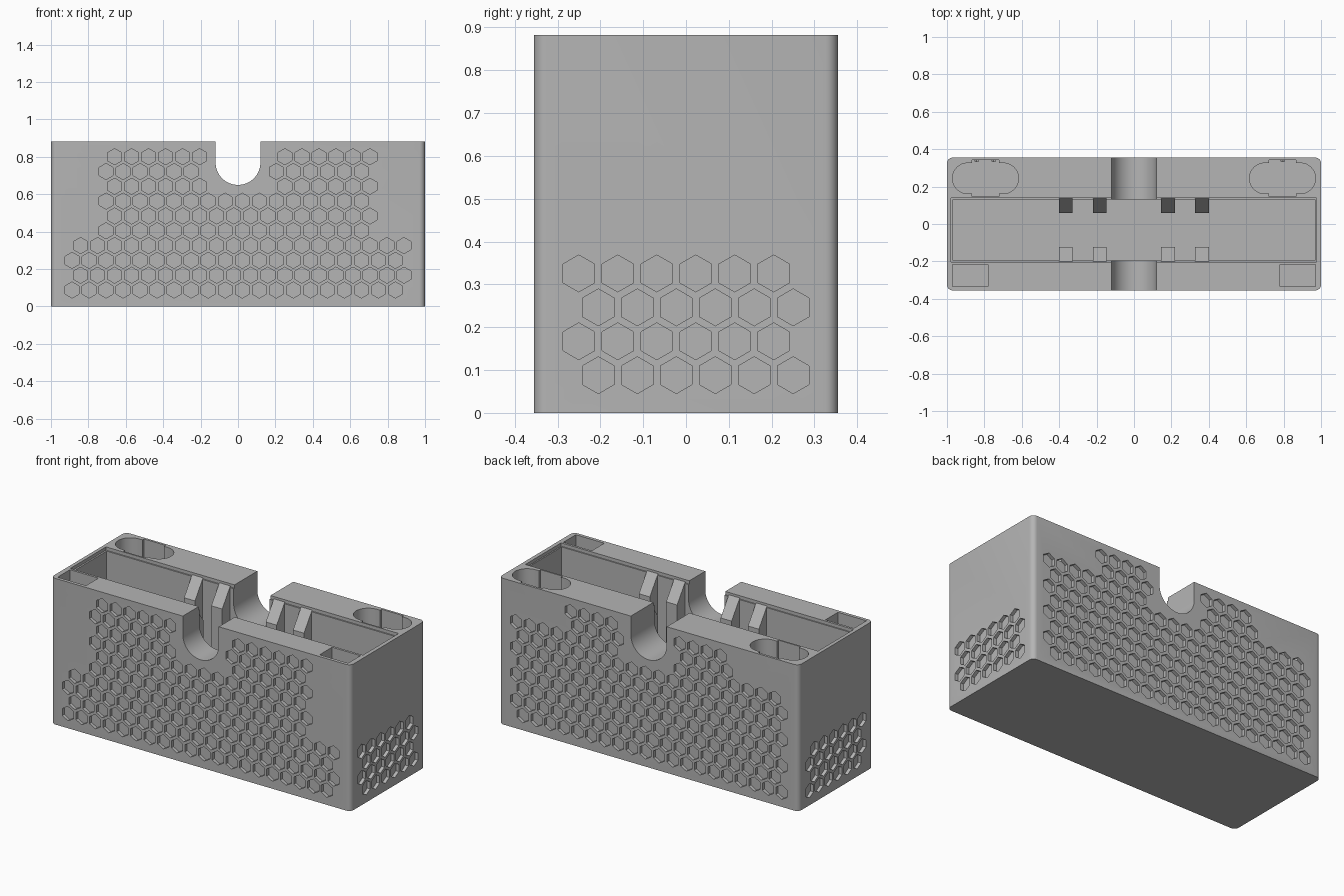
import bpy, bmesh, math
from mathutils import Matrix, Vector

cube = bpy.data.objects.get("Cube")
if cube:
    bpy.data.objects.remove(cube, do_unlink=True)

W, D, H = 1.0, 0.355, 0.882        # half width, half depth, height
FLOOR, BACK_FLOOR = 0.40, 0.68     # pocket floor heights
TOP = H + 0.1                      # cutters stick out above the rim

grey = bpy.data.materials.new("plain_grey")
grey.use_nodes = True
colour = (0.46, 0.46, 0.46, 1)
grey.diffuse_color = colour
grey.node_tree.nodes["Principled BSDF"].inputs["Base Color"].default_value = colour


def prism(bm, outline, direction):
    """Extrude a closed outline of 3D points along a vector."""
    face = bm.faces.new([bm.verts.new(p) for p in outline])
    ext = bmesh.ops.extrude_face_region(bm, geom=[face])
    moved = [v for v in ext["geom"] if isinstance(v, bmesh.types.BMVert)]
    bmesh.ops.translate(bm, verts=moved, vec=Vector(direction))


def box(bm, x0, x1, y0, y1, z0, z1):
    prism(bm, [(x0, y0, z0), (x1, y0, z0), (x1, y1, z0), (x0, y1, z0)], (0, 0, z1 - z0))


def finish(bm, name):
    bmesh.ops.recalc_face_normals(bm, faces=bm.faces)
    mesh = bpy.data.meshes.new(name)
    bm.to_mesh(mesh)
    bm.free()
    mesh.materials.append(grey)
    obj = bpy.data.objects.new(name, mesh)
    bpy.context.collection.objects.link(obj)
    return obj


def activate(obj):
    bpy.ops.object.select_all(action='DESELECT')
    obj.select_set(True)
    bpy.context.view_layer.objects.active = obj


def cut(obj, bm, name):
    """Subtract the shapes in bm from obj."""
    cutter = finish(bm, name)
    cutter.hide_render = True
    mod = obj.modifiers.new(name, 'BOOLEAN')
    mod.operation = 'DIFFERENCE'
    mod.solver = 'EXACT'
    mod.object = cutter
    activate(obj)
    bpy.ops.object.modifier_apply(modifier=mod.name)
    bpy.data.objects.remove(cutter, do_unlink=True)


def arc(cx, cy, r, start, end, n=16):
    return [(cx + r * math.cos(start + (end - start) * i / n),
             cy + r * math.sin(start + (end - start) * i / n)) for i in range(n + 1)]


# Body: block with rounded upright edges
bm = bmesh.new()
box(bm, -W, W, -D, D, 0, H)
upright = [e for e in bm.edges if abs(e.verts[0].co.z - e.verts[1].co.z) > 0.1]
bmesh.ops.bevel(bm, geom=upright, offset=0.03, segments=6, profile=0.5, affect='EDGES')
body = finish(bm, "box_body")

# Long central compartment with a small step around its rim
bm = bmesh.new()
box(bm, -0.968, 0.968, -0.196, 0.13, FLOOR, TOP)
cut(body, bm, "compartment_cutter")
bm = bmesh.new()
box(bm, -0.978, 0.976, -0.203, 0.138, H - 0.02, TOP)
cut(body, bm, "rim_cutter")

# Square front pockets
bm = bmesh.new()
for s in (-1, 1):
    box(bm, *sorted((s * 0.78, s * 0.97)), -0.335, -0.217, FLOOR, TOP)
cut(body, bm, "front_pocket_cutter")

# Rounded back pockets, widened in the middle
half = math.pi / 2
bm = bmesh.new()
for s in (-1, 1):
    cx, cy, r = s * 0.794, 0.244, 0.082
    outline = arc(cx + 0.095, cy, r, -half, half) + arc(cx - 0.095, cy, r, half, 3 * half)
    prism(bm, [(x, y, BACK_FLOOR) for x, y in outline], (0, 0, TOP - BACK_FLOOR))
cut(body, bm, "back_pocket_cutter")
bm = bmesh.new()
for s in (-1, 1):
    cx = s * 0.794
    box(bm, cx - 0.073, cx + 0.073, 0.147, 0.341, BACK_FLOOR, TOP)
cut(body, bm, "back_pocket_middle_cutter")

# U-shaped finger notch through front and back walls
bm = bmesh.new()
outline = [(0.12, TOP)] + arc(0, 0.77, 0.12, 0, -math.pi, 32) + [(-0.12, TOP)]
prism(bm, [(x, -0.5, z) for x, z in outline], (0, 1, 0))
cut(body, bm, "notch_cutter")

# Honeycomb recesses on the four walls
PITCH, ROW, RADIUS, DEPTH = 0.091, 0.0792, 0.043, 0.02


def hexagon(bm, u, z, wall, axis):
    pts = [(u + RADIUS * math.sin(k * math.pi / 3), z + RADIUS * math.cos(k * math.pi / 3))
           for k in range(6)]
    start, out = wall * (1 if axis == 'x' else D / W), 1 if wall > 0 else -1
    start -= out * DEPTH
    length = out * DEPTH * 2
    if axis == 'x':
        prism(bm, [(start, a, b) for a, b in pts], (length, 0, 0))
    else:
        prism(bm, [(a, start, b) for a, b in pts], (0, length, 0))


bm = bmesh.new()
for row in range(10):
    z = 0.088 + row * ROW
    shift = 0.0227 if row % 2 else -0.0227
    for col in range(-10, 11):
        # front and back walls
        u = col * PITCH - shift
        clear_of_notch = row < 7 or abs(u) > 0.2
        if clear_of_notch and abs(u) < (0.9 if row < 4 else 0.72):
            hexagon(bm, u, z, -W, 'y')
        if clear_of_notch and abs(u) < (0.9 if row < 8 else 0.56):
            hexagon(bm, u, z, W, 'y')
        # end walls
        v = col * PITCH + shift
        if row < 4 and abs(v) < 0.26:
            hexagon(bm, v, z, W, 'x')
            hexagon(bm, v, z, -W, 'x')
cut(body, bm, "honeycomb_cutter")

activate(body)
bpy.ops.object.shade_smooth_by_angle(angle=math.radians(30))

# Guide ribs with sloping tops on both long compartment walls
for side, wall, tip in (("back", 0.135, 0.058), ("front", -0.2, -0.122)):
    bm = bmesh.new()
    for x in (-0.401, -0.219, 0.145, 0.327):
        profile = [(wall, FLOOR - 0.01), (tip, FLOOR - 0.01), (tip, 0.76), (wall, 0.87)]
        prism(bm, [(x, y, z) for y, z in profile], (0.073, 0, 0))
    finish(bm, side + "_guide_ribs")
